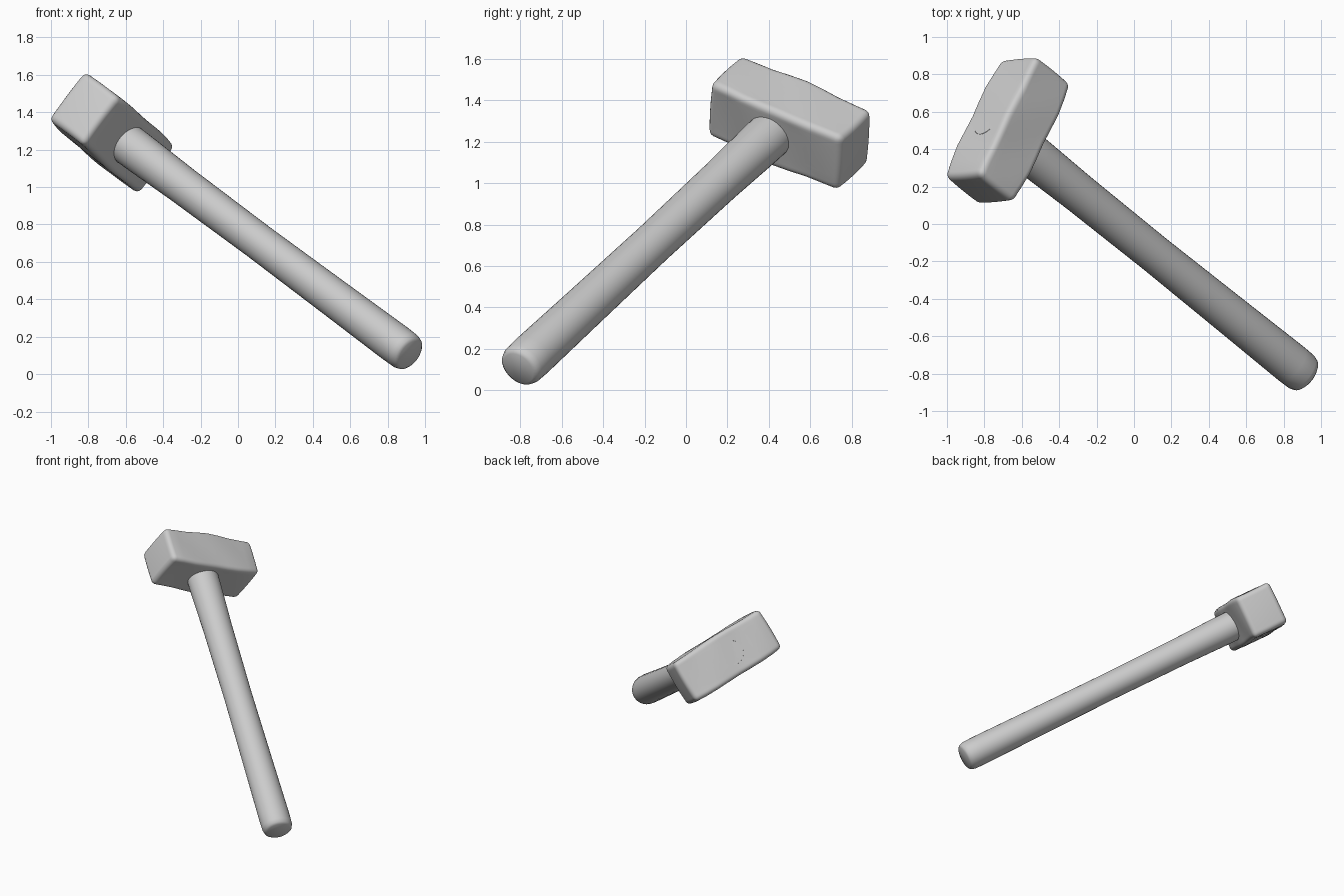
import bpy, bmesh, math
from mathutils import Matrix, Vector

cube = bpy.data.objects.get("Cube")
if cube:
    bpy.data.objects.remove(cube, do_unlink=True)

grey = bpy.data.materials.new("plain grey")
grey.use_nodes = True
grey.diffuse_color = (0.6, 0.6, 0.6, 1)
grey.node_tree.nodes["Principled BSDF"].inputs["Base Color"].default_value = (0.6, 0.6, 0.6, 1)

# Tilted frame: local z runs up the handle, local y along the head
base = Vector((0.92, -0.81, 0.105))
tip = Vector((-0.785, 0.56, 1.375))
up = (tip - base).normalized()
along = Vector((0.408, 0.841, -0.357))
along = (along - up * along.dot(up)).normalized()
side = along.cross(up)
turn = Matrix((side, along, up)).transposed().to_4x4()


def finish(bm, name, origin, angle):
    bmesh.ops.recalc_face_normals(bm, faces=bm.faces)
    mesh = bpy.data.meshes.new(name)
    bm.to_mesh(mesh)
    bm.free()
    obj = bpy.data.objects.new(name, mesh)
    bpy.context.collection.objects.link(obj)
    obj.matrix_world = Matrix.Translation(origin) @ turn
    mesh.materials.append(grey)
    bpy.ops.object.select_all(action='DESELECT')
    obj.select_set(True)
    bpy.context.view_layer.objects.active = obj
    bpy.ops.object.shade_smooth_by_angle(angle=math.radians(angle))
    return obj


# Handle: slightly oval shaft, waisted in the middle, with rounded ends
length = (tip - base).length
profile = [(0, 0.085), (0.012, 0.102), (0.04, 0.111), (0.12, 0.113),
           (0.6, 0.108), (1.2, 0.103), (1.8, 0.107), (2.15, 0.115),
           (2.3, 0.116), (length - 0.015, 0.103), (length, 0.094)]
bm = bmesh.new()
sides = 32
rings = []
for z, r in profile:
    rings.append([bm.verts.new((0.95 * r * math.cos(math.tau * i / sides),
                                r * math.sin(math.tau * i / sides), z))
                  for i in range(sides)])
for low, high in zip(rings, rings[1:]):
    for i in range(sides):
        j = (i + 1) % sides
        bm.faces.new((low[i], low[j], high[j], high[i]))
bm.faces.new(rings[0][::-1])
bm.faces.new(rings[-1])
finish(bm, "handle", base, 40)

# Head: long block, swollen in the middle, with softly domed striking faces
bm = bmesh.new()
bmesh.ops.create_cube(bm, size=2)
bmesh.ops.subdivide_edges(bm, edges=bm.edges[:], cuts=7, use_grid_fill=True)
for v in bm.verts:
    x, y, z = v.co
    swell = 1 - y * y
    dome = 0.012 * (2 - x * x - z * z) / 2
    v.co = (x * (0.16 + 0.008 * swell),
            y * (0.373 + dome),
            z * (0.138 + 0.014 * swell))
# Slight hammered unevenness
for v in bm.verts:
    x, y, z = v.co
    v.co.z += 0.004 * math.sin(17 * y + 9 * x)
    v.co.x += 0.003 * math.sin(13 * y + 11 * z)
bm.normal_update()
edges = [e for e in bm.edges if e.calc_face_angle(0) > 0.8]
bmesh.ops.bevel(bm, geom=edges, offset=0.03, segments=4, profile=0.5,
                affect='EDGES', clamp_overlap=True)
finish(bm, "hammer_head", Vector((-0.675, 0.5, 1.29)), 50)
